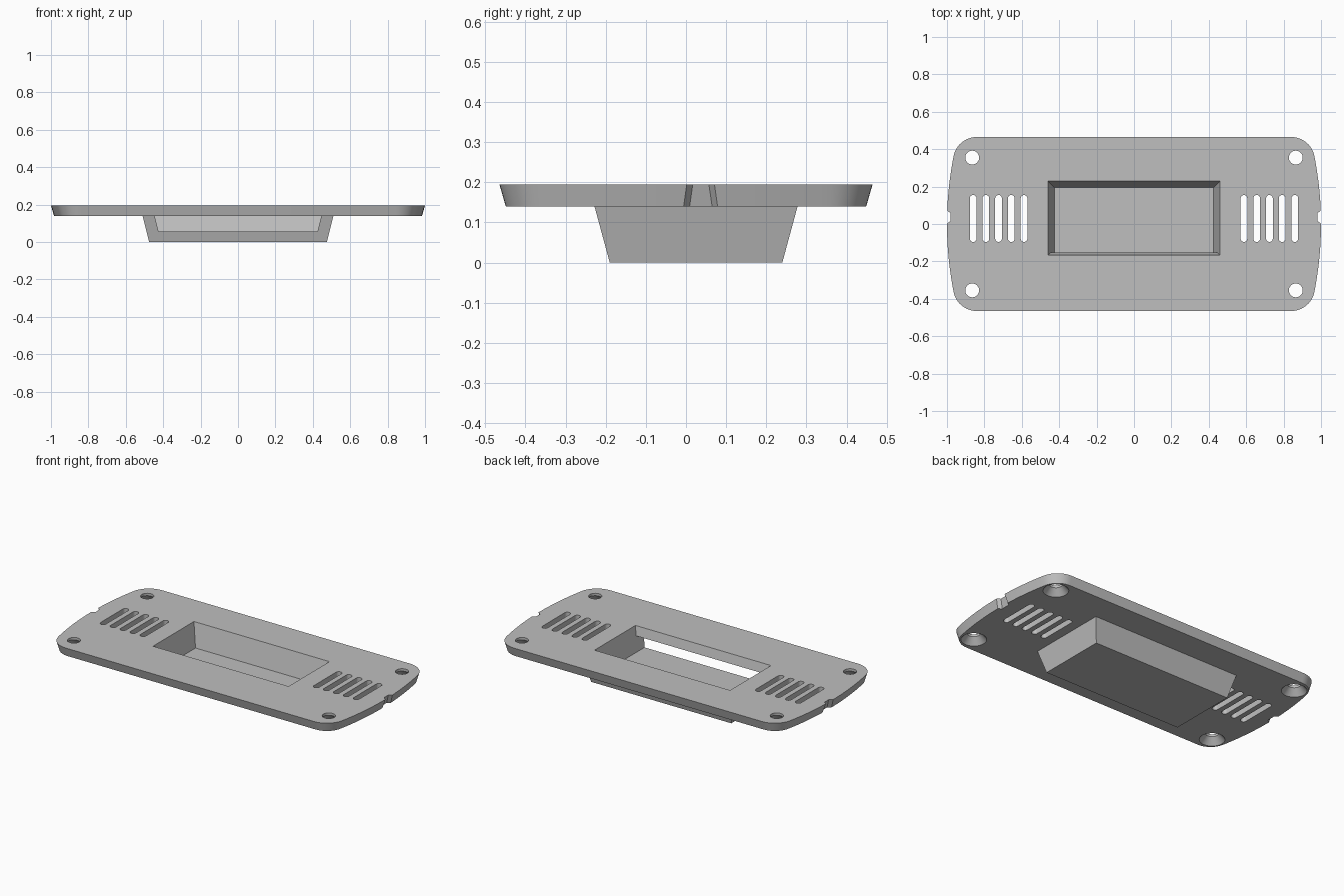
import bpy, bmesh
from math import sin, cos, radians, pi

cube = bpy.data.objects.get("Cube")
if cube:
    bpy.data.objects.remove(cube)

TOP, BASE, FLOOR = 0.195, 0.14, 0.055
DRAFT = 0.25          # wall slope of the recess

grey = bpy.data.materials.new("plain grey")
grey.use_nodes = True
colour = (0.52, 0.52, 0.52, 1)
grey.diffuse_color = colour
grey.node_tree.nodes["Principled BSDF"].inputs["Base Color"].default_value = colour


def loft(bm, sections):
    """Closed solid through a stack of (outline, z) sections."""
    rings = [[bm.verts.new((x, y, z)) for x, y in pts] for pts, z in sections]
    n = len(rings[0])
    for a, b in zip(rings, rings[1:]):
        for i in range(n):
            j = (i + 1) % n
            bm.faces.new((a[i], a[j], b[j], b[i]))
    bm.faces.new(rings[0][::-1])
    bm.faces.new(rings[-1])


def make_object(name, solids):
    bm = bmesh.new()
    for sections in solids:
        loft(bm, sections)
    bmesh.ops.recalc_face_normals(bm, faces=bm.faces)
    mesh = bpy.data.meshes.new(name)
    bm.to_mesh(mesh)
    bm.free()
    mesh.materials.append(grey)
    obj = bpy.data.objects.new(name, mesh)
    bpy.context.collection.objects.link(obj)
    return obj


def select_only(obj):
    bpy.ops.object.select_all(action='DESELECT')
    obj.select_set(True)
    bpy.context.view_layer.objects.active = obj


def cut(obj, solids):
    cutter = make_object("cutter", solids)
    cutter.hide_render = True
    mod = obj.modifiers.new("cut", 'BOOLEAN')
    mod.operation, mod.solver, mod.object = 'DIFFERENCE', 'EXACT', cutter
    select_only(obj)
    bpy.ops.object.modifier_apply(modifier=mod.name)
    bpy.data.objects.remove(cutter)


def rect(x, y0, y1):
    return [(-x, y0), (x, y0), (x, y1), (-x, y1)]


def arc(cx, cy, r, start, end, steps):
    angles = [radians(start + (end - start) * i / steps) for i in range(steps + 1)]
    return [(cx + r * cos(a), cy + r * sin(a)) for a in angles]


def plate_outline(inset):
    """Rounded rectangle with gently bowed ends."""
    cx, cy, r = 0.8415, 0.34, 0.125 - inset
    bow = [(1 - inset - 0.27 * y * y, y) for y in [0.34 * i / 8 for i in range(-8, 9)]]
    right = arc(cx, -cy, r, -90, -11, 10) + bow + arc(cx, cy, r, 11, 90, 10)
    return right + [(-x, -y) for x, y in right]


def recess(z, front=None):
    """Outline of the sloping recess at height z."""
    d = DRAFT * (TOP - z)
    return rect(0.46 - d, -0.167 + d if front is None else front, 0.23 - d), z


def slot(x):
    pts = arc(x, 0.137, 0.018, 0, 180, 10) + arc(x, -0.078, 0.018, 180, 360, 10)
    return [(pts, BASE - 0.03), (pts, TOP + 0.03)]


def screw_hole(x, y):
    profile = [(0.08075, BASE - 0.01), (0.072, BASE), (0.037, 0.18), (0.037, TOP + 0.03)]
    return [([(x + r * cos(2 * pi * i / 32), y + r * sin(2 * pi * i / 32))
              for i in range(32)], z) for r, z in profile]


def notch(side):
    sections = []
    for z in (BASE - 0.01, TOP + 0.01):
        t = (TOP - z) / (TOP - BASE)
        inner, outer, flare = 0.98 - 0.016 * t, 1.05 - 0.016 * t, 0.008 * t
        pts = [(inner, 0.02 + flare), (outer, 0.0725 + flare)]
        sections.append(([(side * x, 0.037 - h) for x, h in pts]
                         + [(side * x, 0.037 + h) for x, h in pts[::-1]], z))
    return sections


# Face plate with recess opening, vents, countersunk holes and end notches
plate = make_object("face_plate", [[(plate_outline(0.016), BASE), (plate_outline(0), TOP)]])
openings = [[recess(BASE - 0.02), recess(TOP + 0.02)]]
for side in (-1, 1):
    openings += [slot(side * (0.588 + 0.068 * i)) for i in range(5)]
    openings += [screw_hole(side * 0.865, y) for y in (-0.355, 0.355)]
    openings.append(notch(side))
cut(plate, openings)

# Tapered housing under the plate, hollow and open through its front wall
housing = make_object("recess_housing", [[(rect(0.475, -0.19, 0.24), 0),
                                          (rect(0.51, -0.228, 0.278), BASE)]])
cut(housing, [[recess(FLOOR, -0.4), recess(BASE + 0.03, -0.4)]])

for obj in (plate, housing):
    select_only(obj)
    bpy.ops.object.shade_smooth_by_angle(angle=radians(25))
